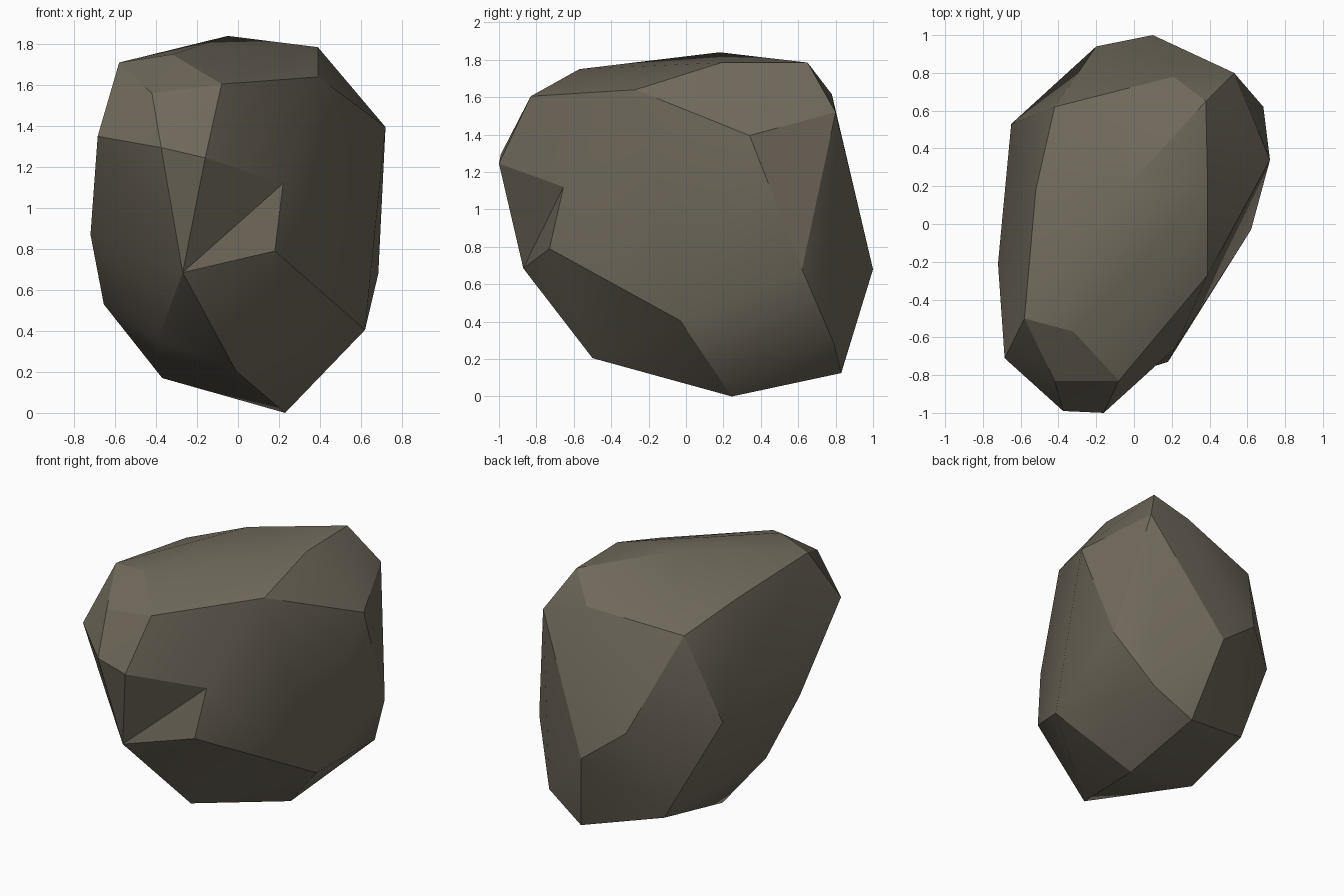
import bpy, bmesh, math
from mathutils import Vector

if "Cube" in bpy.data.objects:
    bpy.data.objects.remove(bpy.data.objects["Cube"])

# Corner points of the boulder, by region
crown = [(-.05, .18, 1.84), (-.58, -.5, 1.71), (-.32, -.57, 1.75), (-.08, -.83, 1.605),
         (.39, -.27, 1.64), (.39, .19, 1.785), (.38, .65, 1.785), (-.42, -.83, 1.56),
         (-.52, .18, 1.64), (-.42, .62, 1.52), (.21, .78, 1.615), (.53, .8, 1.52)]
middle = [(.72, .34, 1.395), (.685, .62, .68), (.1, 1.0, .68), (-.2, .94, .91),
          (-.65, .53, .95), (-.72, -.21, .87), (-.685, -.71, 1.35), (-.375, -.99, 1.295)]
foot = [(.62, -.03, .405), (-.01, -.5, .205), (.23, .245, 0), (.49, .79, .285),
        (.22, .83, .125), (-.31, .68, .26), (-.37, .13, .17), (-.655, .06, .53), (-.39, -.35, .36)]
# Corners of the chipped notch: upper tip, lower tip, inner top, inner bottom
notch = [(-.16, -1.0, 1.245), (-.27, -.87, .685), (.22, -.655, 1.12), (.18, -.73, .79)]

# Boulder body: convex skin over the corners
bm = bmesh.new()
for p in crown + middle + foot:
    bm.verts.new(p)
q, s, t, u = [bm.verts.new(p) for p in notch]
bmesh.ops.convex_hull(bm, input=bm.verts[:])
loose = [v for v in bm.verts if not v.link_faces]
bmesh.ops.delete(bm, geom=loose, context='VERTS')

# Notch: turn the ridge inward so the chip is concave
ridge = bm.edges.get((q, u)) if all(v.is_valid for v in (q, s, t, u)) else None
if ridge and {v for f in ridge.link_faces for v in f.verts} == {q, s, t, u}:
    bmesh.ops.delete(bm, geom=[ridge], context='EDGES')
    bm.faces.new((q, s, t))
    bm.faces.new((s, u, t))
bmesh.ops.recalc_face_normals(bm, faces=bm.faces[:])

mesh = bpy.data.meshes.new("boulder")
bm.to_mesh(mesh)
bm.free()
boulder = bpy.data.objects.new("boulder", mesh)
bpy.context.collection.objects.link(boulder)

# One stone colour
stone = bpy.data.materials.new("grey brown stone")
stone.diffuse_color = (0.16, 0.14, 0.105, 1)
stone.use_nodes = True
stone.node_tree.nodes["Principled BSDF"].inputs["Base Color"].default_value = stone.diffuse_color
mesh.materials.append(stone)

# Soft shading over shallow bends, crisp ridges elsewhere
bpy.context.view_layer.objects.active = boulder
boulder.select_set(True)
bpy.ops.object.shade_smooth_by_angle(angle=math.radians(25))
